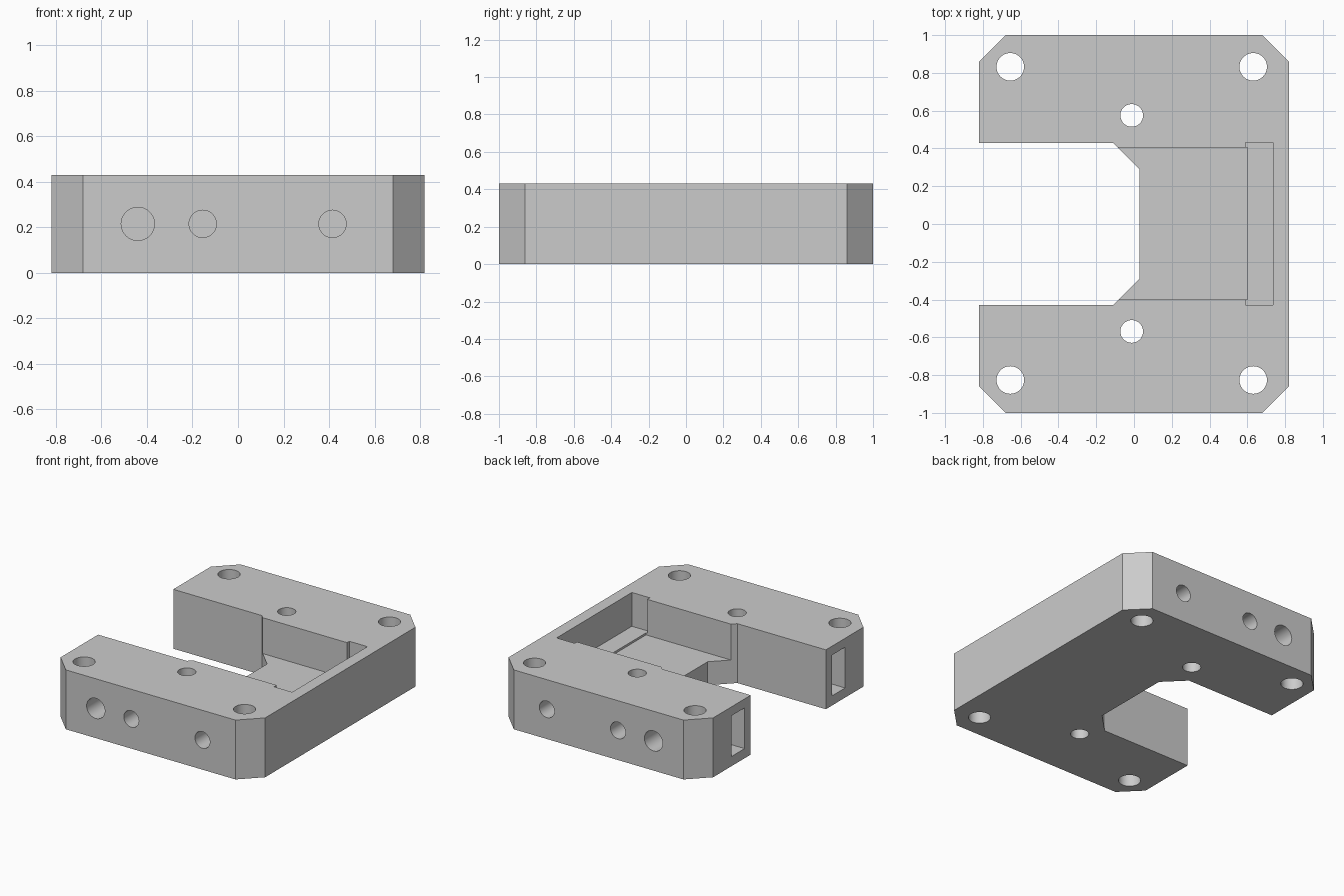
import bpy, bmesh, math
from mathutils import Matrix

if "Cube" in bpy.data.objects:
    bpy.data.objects.remove(bpy.data.objects["Cube"])

H = 0.43            # block height
OX, OY = -0.012, 0.003  # hole pattern offset

gray = bpy.data.materials.new("light gray")
gray.diffuse_color = (0.6, 0.6, 0.6, 1)
gray.use_nodes = True
gray.node_tree.nodes["Principled BSDF"].inputs["Base Color"].default_value = gray.diffuse_color


def prism(name, pts, z0, z1):
    """Extrude a plan outline from z0 to z1."""
    bm = bmesh.new()
    face = bm.faces.new([bm.verts.new((x, y, z0)) for x, y in pts])
    ext = bmesh.ops.extrude_face_region(bm, geom=[face])
    verts = [g for g in ext["geom"] if isinstance(g, bmesh.types.BMVert)]
    bmesh.ops.translate(bm, verts=verts, vec=(0, 0, z1 - z0))
    bmesh.ops.recalc_face_normals(bm, faces=bm.faces)
    return to_object(bm, name)


def to_object(bm, name):
    me = bpy.data.meshes.new(name)
    bm.to_mesh(me)
    bm.free()
    me.materials.append(gray)
    ob = bpy.data.objects.new(name, me)
    bpy.context.collection.objects.link(ob)
    return ob


def box(name, x0, x1, y0, y1, z0, z1):
    return prism(name, [(x0, y0), (x1, y0), (x1, y1), (x0, y1)], z0, z1)


def drill(name, r, depth, loc, along_y=False):
    bm = bmesh.new()
    bmesh.ops.create_cone(bm, cap_ends=True, segments=48, radius1=r, radius2=r, depth=depth)
    rot = Matrix.Rotation(math.pi / 2, 4, 'X') if along_y else Matrix()
    bmesh.ops.transform(bm, matrix=Matrix.Translation(loc) @ rot, verts=bm.verts)
    return to_object(bm, name)


# Chamfered block with a chamfered open slot on the left side
half = [(0.03, 0.29), (-0.11, 0.43), (-0.82, 0.43), (-0.82, 0.86),
        (-0.68, 1.0), (0.68, 1.0), (0.82, 0.86)]
body = prism("mounting_block", half + [(x, -y) for x, y in reversed(half)], 0, H)

# Top pocket and its raised cross groove
cutters = [
    box("pocket_cutter", -0.3, 0.6, OY - 0.403, OY + 0.403, 0.17, 0.6),
    box("groove_cutter", 0.59, 0.735, -0.43, 0.432, 0.185, 0.6),
]

for s in (-1, 1):
    # Corner bolt holes and arm holes
    for sx in (-1, 1):
        cutters.append(drill("corner_hole_cutter", 0.073, 1, (OX + sx * 0.643, OY + s * 0.829, 0.2)))
    cutters.append(drill("arm_hole_cutter", 0.06, 1, (OX, OY + s * 0.572, 0.2)))
    # Rectangular channel inside each arm
    y0, y1 = sorted((s * 0.50, s * 0.65))
    cutters.append(box("channel_cutter", -1, 0.5, y0, y1, 0.07, 0.365))
    # Side holes reaching the channel
    for x, r in ((-0.44, 0.073), (-0.155, 0.06), (0.415, 0.06)):
        cutters.append(drill("side_hole_cutter", r, 0.6, (x, s * 0.9, H / 2), True))

for c in cutters:
    c.hide_render = True
    c.hide_viewport = False
    m = body.modifiers.new(c.name, 'BOOLEAN')
    m.operation, m.solver, m.object = 'DIFFERENCE', 'EXACT', c

# Bake the cuts and drop the cutters
dg = bpy.context.evaluated_depsgraph_get()
body_mesh = bpy.data.meshes.new_from_object(body.evaluated_get(dg))
body.modifiers.clear()
body.data = body_mesh
for c in cutters:
    bpy.data.objects.remove(c)

bpy.context.view_layer.objects.active = body
body.select_set(True)
bpy.ops.object.shade_smooth_by_angle(angle=math.radians(30))
